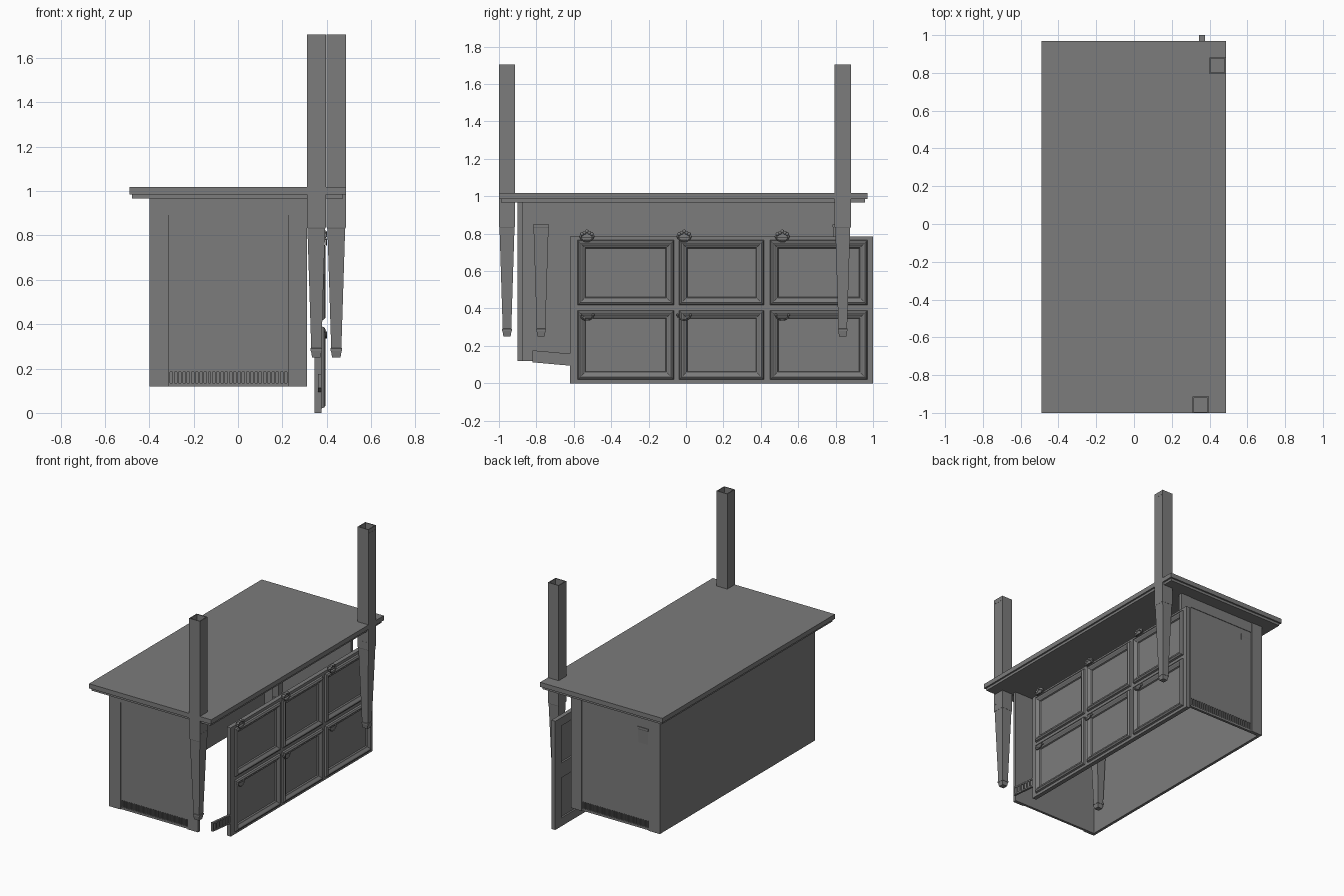
import bpy, bmesh, math
from mathutils import Vector

if "Cube" in bpy.data.objects:
    bpy.data.objects.remove(bpy.data.objects["Cube"])

# One flat grey for everything
grey = bpy.data.materials.new("mid_grey")
grey.use_nodes = True
shade = (0.2, 0.2, 0.2, 1)
grey.diffuse_color = shade
grey.node_tree.nodes["Principled BSDF"].inputs["Base Color"].default_value = shade


def finish(bm, name, smooth=False):
    bmesh.ops.recalc_face_normals(bm, faces=bm.faces)
    for f in bm.faces:
        f.smooth = smooth
    mesh = bpy.data.meshes.new(name)
    bm.to_mesh(mesh)
    bm.free()
    mesh.materials.append(grey)
    ob = bpy.data.objects.new(name, mesh)
    bpy.context.collection.objects.link(ob)
    return ob


def add_box(bm, x, y, z):
    """Add a box given its (low, high) range on each axis."""
    verts = bmesh.ops.create_cube(bm, size=1)["verts"]
    for v in verts:
        v.co = Vector([sum(r) / 2 + c * (r[1] - r[0]) for r, c in zip((x, y, z), v.co)])
    return verts


def loft(bm, rings, cap_start=True):
    """Skin a list of equal-length rings and cap the ends."""
    loops = [[bm.verts.new(p) for p in ring] for ring in rings]
    n = len(loops[0])
    for a, b in zip(loops, loops[1:]):
        for i in range(n):
            bm.faces.new((a[i], a[(i + 1) % n], b[(i + 1) % n], b[i]))
    if cap_start:
        bm.faces.new(loops[0])
    bm.faces.new(loops[-1])


def square(cx, cy, half, z):
    return [(cx + sx * half, cy + sy * half, z)
            for sx, sy in ((-1, -1), (1, -1), (1, 1), (-1, 1))]


# Countertop: slab over a slightly smaller moulding
bm = bmesh.new()
add_box(bm, (-0.49, 0.486), (-1, 0.97), (0.985, 1.018))
add_box(bm, (-0.478, 0.474), (-0.988, 0.958), (0.967, 0.985))
finish(bm, "countertop")

# Cabinet back wall
bm = bmesh.new()
add_box(bm, (-0.4, -0.38), (-0.9, 0.87), (0.12, 0.967))
finish(bm, "cabinet_long_wall")


# Cabinet ends: stiles, rails, recessed panel and slotted vent
def cabinet_end(name, y, inward):
    bm = bmesh.new()

    def board(x, z, front, back):
        add_box(bm, x, sorted((y + inward * front, y + inward * back)), z)

    board((-0.4, -0.31), (0.12, 0.967), 0, 0.025)
    board((0.225, 0.31), (0.12, 0.967), 0, 0.025)
    board((-0.31, 0.225), (0.892, 0.967), 0.003, 0.025)
    board((-0.31, 0.225), (0.185, 0.892), 0.007, 0.025)
    board((-0.31, 0.225), (0.12, 0.135), 0.007, 0.025)
    board((-0.31, 0.225), (0.135, 0.185), 0.018, 0.025)
    count = 28
    pitch = 0.535 / count
    for i in range(count + 1):
        mid = -0.31 + i * pitch
        board((max(mid - 0.004, -0.31), min(mid + 0.004, 0.225)),
              (0.135, 0.185), 0.007, 0.018)
    finish(bm, name)


cabinet_end("front_end", -0.9, 1)
cabinet_end("back_end", 0.87, -1)


# Tapered legs with a top block, ankle collar and foot
def leg(name, cx, cy):
    bm = bmesh.new()
    profile = ((0.019, 0.25), (0.024, 0.28), (0.026, 0.28), (0.026, 0.291),
               (0.023, 0.293), (0.04, 0.83), (0.042, 0.836), (0.042, 0.85))
    loft(bm, [square(cx, cy, h, z) for h, z in profile])
    finish(bm, name)


# Hollow square posts with thin beads on the outer faces
def post(name, cx, cy):
    bm = bmesh.new()
    h, w, z = 0.043, 0.006, (0.835, 1.705)
    for s in (-1, 1):
        add_box(bm, sorted((cx + s * h, cx + s * (h - w))), (cy - h, cy + h), z)
        add_box(bm, (cx - h + w, cx + h - w), sorted((cy + s * h, cy + s * (h - w))), z)
    for off in (-0.028, 0, 0.028):
        for zz in (0.885, 1.675):
            add_box(bm, (cx + off - 0.003, cx + off + 0.003),
                    (cy - h - 0.001, cy - h), (zz - 0.003, zz + 0.003))
            add_box(bm, (cx + h, cx + h + 0.001),
                    (cy + off - 0.003, cy + off + 0.003), (zz - 0.003, zz + 0.003))
    finish(bm, name)


spots = {"front": (0.353, -0.957), "back": (0.443, 0.838)}
for side, (cx, cy) in spots.items():
    leg(side + "_outer_leg", cx, cy)
    post(side + "_post", cx, cy)
leg("front_inner_leg", -0.335, -0.775)
leg("back_inner_leg", -0.262, 0.826)

# Door panel: grid frame with six recessed fields
columns = ((-0.58, -0.065), (-0.037, 0.417), (0.45, 0.97))
rows = ((0.02, 0.39), (0.417, 0.765))
lip = 0.04
bm = bmesh.new()
edges = [-0.62] + [c + d for pair in columns for c, d in zip(pair, (lip, -lip))] + [1.0]
for a, b in zip(edges[::2], edges[1::2]):
    add_box(bm, (0.345, 0.376), (a, b), (0, 0.785))
levels = [0] + [c + d for pair in rows for c, d in zip(pair, (lip, -lip))] + [0.785]
for y0, y1 in columns:
    for a, b in zip(levels[::2], levels[1::2]):
        add_box(bm, (0.345, 0.376), (y0 + lip, y1 - lip), (a, b))
    for z0, z1 in rows:
        add_box(bm, (0.358, 0.37), (y0 + lip, y1 - lip), (z0 + lip, z1 - lip))
finish(bm, "door_frame")

# Picture-frame moulding around each field
bm = bmesh.new()
section = ((0, 0.375), (0.004, 0.388), (0.014, 0.395), (0.022, 0.392),
           (0.034, 0.382), (0.04, 0.38), (0.044, 0.371))
for y0, y1 in columns:
    for z0, z1 in rows:
        loft(bm, [[(x, y0 + i, z0 + i), (x, y1 - i, z0 + i),
                   (x, y1 - i, z1 - i), (x, y0 + i, z1 - i)] for i, x in section],
             cap_start=False)
finish(bm, "door_mouldings")


# Drop pulls: curved bail with end beads, plus a bead crest on the upper row
def bead(bm, y, z, r, x=0.392):
    verts = bmesh.ops.create_uvsphere(bm, u_segments=12, v_segments=8, radius=r)["verts"]
    bmesh.ops.translate(bm, verts=verts, vec=(x, y, z))


def pull(name, y, z, crest):
    bm = bmesh.new()
    rings = []
    for i in range(17):
        t = math.pi * (1 + i / 16)
        ring = []
        for k in range(8):
            u = math.tau * k / 8
            r = 0.034 + 0.004 * math.cos(u)
            ring.append((0.398 + 0.004 * math.sin(u),
                         y + r * math.cos(t), z + 0.8 * r * math.sin(t)))
        rings.append(ring)
    loft(bm, rings)
    for s in (-1, 1):
        bead(bm, y + s * 0.034, z, 0.007)
    if crest:
        for s in (-2, -1, 0, 1, 2):
            bead(bm, y + s * 0.013, z + 0.027 - abs(s) * 0.007, 0.010)
        add_box(bm, (0.376, 0.392), (y - 0.03, y + 0.03), (z - 0.008, z + 0.018))
    finish(bm, name, smooth=True)
    bpy.context.view_layer.objects.active = bpy.data.objects[name]
    bpy.data.objects[name].select_set(True)
    bpy.ops.object.shade_smooth_by_angle()
    bpy.data.objects[name].select_set(False)


for i, y in enumerate((-0.53, -0.01, 0.515)):
    pull(f"upper_pull_{i + 1}", y, 0.785, True)
    pull(f"lower_pull_{i + 1}", y, 0.365, False)

# Loose vent strip, slightly tilted, running behind the door panel
bm = bmesh.new()
start, end = -0.82, -0.58
add_box(bm, (0.36, 0.37), (start, end), (0.112, 0.176))
for z in ((0.112, 0.122), (0.166, 0.176)):
    add_box(bm, (0.37, 0.376), (start, end), z)
for i in range(8):
    y = start + i * 0.033
    add_box(bm, (0.37, 0.376), (y, y + 0.009), (0.122, 0.166))
for v in bm.verts:
    v.co.z -= 0.09 * (v.co.y - start)
finish(bm, "vent_strip")
